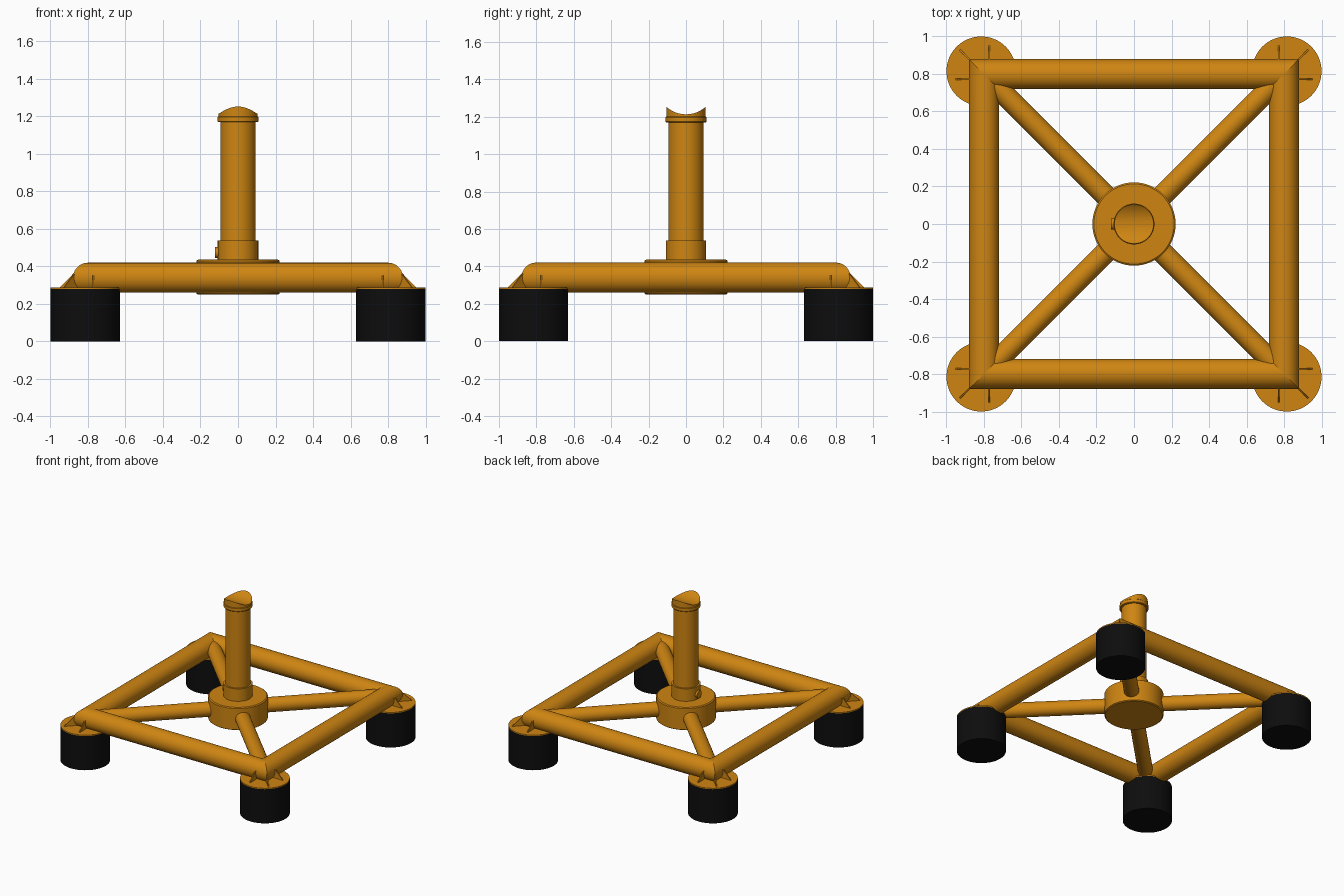
import bpy, bmesh
from math import cos, sin, pi, sqrt
from mathutils import Vector, Matrix

if "Cube" in bpy.data.objects:
    bpy.data.objects.remove(bpy.data.objects["Cube"])


def material(name, rgb):
    m = bpy.data.materials.new(name)
    m.diffuse_color = (*rgb, 1)
    m.use_nodes = True
    m.node_tree.nodes["Principled BSDF"].inputs["Base Color"].default_value = m.diffuse_color
    return m


ORANGE = material("orange_paint", (0.62, 0.235, 0.006))
BLACK = material("black_rubber", (0.004, 0.004, 0.004))


def finish(bm, name, mat, angle=pi / 6):
    bmesh.ops.recalc_face_normals(bm, faces=bm.faces)
    me = bpy.data.meshes.new(name)
    bm.to_mesh(me)
    bm.free()
    ob = bpy.data.objects.new(name, me)
    bpy.context.collection.objects.link(ob)
    me.materials.append(mat)
    if angle:
        smooth(ob, angle)
    return ob


def smooth(ob, angle=pi / 6):
    bpy.ops.object.select_all(action='DESELECT')
    ob.select_set(True)
    bpy.context.view_layer.objects.active = ob
    bpy.ops.object.shade_smooth_by_angle(angle=angle)


def lathe(name, profile, mat, centre=(0, 0), seg=64):
    """Solid of revolution from (radius, z) points, capped at both ends."""
    bm = bmesh.new()
    rings = [[bm.verts.new((centre[0] + r * cos(2 * pi * i / seg),
                            centre[1] + r * sin(2 * pi * i / seg), z))
              for i in range(seg)] for r, z in profile]
    for a, b in zip(rings, rings[1:]):
        for i in range(seg):
            j = (i + 1) % seg
            bm.faces.new((a[i], a[j], b[j], b[i]))
    bm.faces.new(rings[0])
    bm.faces.new(rings[-1])
    return finish(bm, name, mat)


def rod(name, a, b, radius, mat, seg=48):
    a, b = Vector(a), Vector(b)
    rot = (b - a).to_track_quat('Z', 'Y').to_matrix().to_4x4()
    bm = bmesh.new()
    bmesh.ops.create_cone(bm, cap_ends=True, segments=seg, radius1=radius, radius2=radius,
                          depth=(b - a).length, matrix=Matrix.Translation((a + b) / 2) @ rot)
    return finish(bm, name, mat)


def gusset(name, origin, direction, profile, mat, thick=0.008):
    """Thin upright plate: (distance, z) profile along a horizontal direction."""
    d = Vector((*direction, 0)).normalized()
    side = Vector((-d.y, d.x, 0)) * thick
    bm = bmesh.new()
    f = bm.faces.new([bm.verts.new(Vector((*origin, z)) + d * r - side / 2) for r, z in profile])
    ext = bmesh.ops.extrude_face_region(bm, geom=[f])
    bmesh.ops.translate(bm, vec=side, verts=[v for v in ext['geom'] if isinstance(v, bmesh.types.BMVert)])
    return finish(bm, name, mat, None)


# Square base frame of round tube with mitred corners
C, R, Z, N = 0.80, 0.08, 0.34, 48
bm = bmesh.new()
rings = []
for sx, sy in ((1, 1), (-1, 1), (-1, -1), (1, -1)):
    ring = []
    for i in range(N):
        t = 2 * pi * i / N
        p = C + R * cos(t)
        ring.append(bm.verts.new((sx * p, sy * p, Z + R * sin(t))))
    rings.append(ring)
for k in range(4):
    a, b = rings[k], rings[(k + 1) % 4]
    for i in range(N):
        j = (i + 1) % N
        bm.faces.new((a[i], a[j], b[j], b[i])).smooth = True
for ring in rings:
    for i in range(N):
        bm.edges.get((ring[i], ring[(i + 1) % N])).smooth = False
finish(bm, "base_frame", ORANGE, None)

# Diagonal braces through the hub
rod("diagonal_brace_a", (-C, -C, Z), (C, C, Z), 0.057, ORANGE)
rod("diagonal_brace_b", (-C, C, Z), (C, -C, Z), 0.057, ORANGE)

# Central hub drum, socket and clamp screw
lathe("hub", [(0.214, 0.25), (0.222, 0.256), (0.222, 0.43), (0.214, 0.436)], ORANGE)
lathe("post_socket", [(0.108, 0.42), (0.108, 0.538)], ORANGE)
rod("clamp_screw", (-0.09, 0, 0.475), (-0.122, 0, 0.475), 0.03, ORANGE, 32)

# Post with a ring near the top
lathe("post", [(0.094, 0.42), (0.094, 1.21)], ORANGE)
lathe("post_ring", [(0.106, 1.17), (0.109, 1.174), (0.109, 1.197), (0.106, 1.201)], ORANGE)

# Saddle: short cylinder hollowed by a round cutter along x
saddle = lathe("saddle", [(0.105, 1.19), (0.105, 1.30)], ORANGE)
cutter = rod("saddle_cutter", (-0.3, 0, 1.371), (0.3, 0, 1.371), 0.158, ORANGE, 96)
cutter.hide_render = True
mod = saddle.modifiers.new("hollow", 'BOOLEAN')
mod.operation, mod.solver, mod.object = 'DIFFERENCE', 'EXACT', cutter
bpy.context.view_layer.objects.active = saddle
bpy.ops.object.modifier_apply(modifier=mod.name)
bpy.data.objects.remove(cutter)
smooth(saddle)

# Feet with cap plates and three gussets each
F = 0.815
straight = [(0.03, 0.284), (0.155, 0.284), (0.07, 0.37), (0.03, 0.37)]
S = sqrt(2)
diagonal = [(1.16, 0.284), (0.932 * S, 0.284), (0.872 * S, 0.365), (1.16, 0.365)]
for sx in (-1, 1):
    for sy in (-1, 1):
        tag = ("front" if sy < 0 else "back") + ("_left" if sx < 0 else "_right")
        lathe("foot_" + tag, [(0.185, 0), (0.185, 0.28)], BLACK, (sx * F, sy * F))
        lathe("foot_cap_" + tag, [(0.185, 0.28), (0.185, 0.288)], ORANGE, (sx * F, sy * F))
        gusset("gusset_x_" + tag, (sx * C, sy * 0.773), (sx, 0), straight, ORANGE)
        gusset("gusset_y_" + tag, (sx * 0.773, sy * C), (0, sy), straight, ORANGE)
        gusset("gusset_corner_" + tag, (0, 0), (sx, sy), diagonal, ORANGE)
